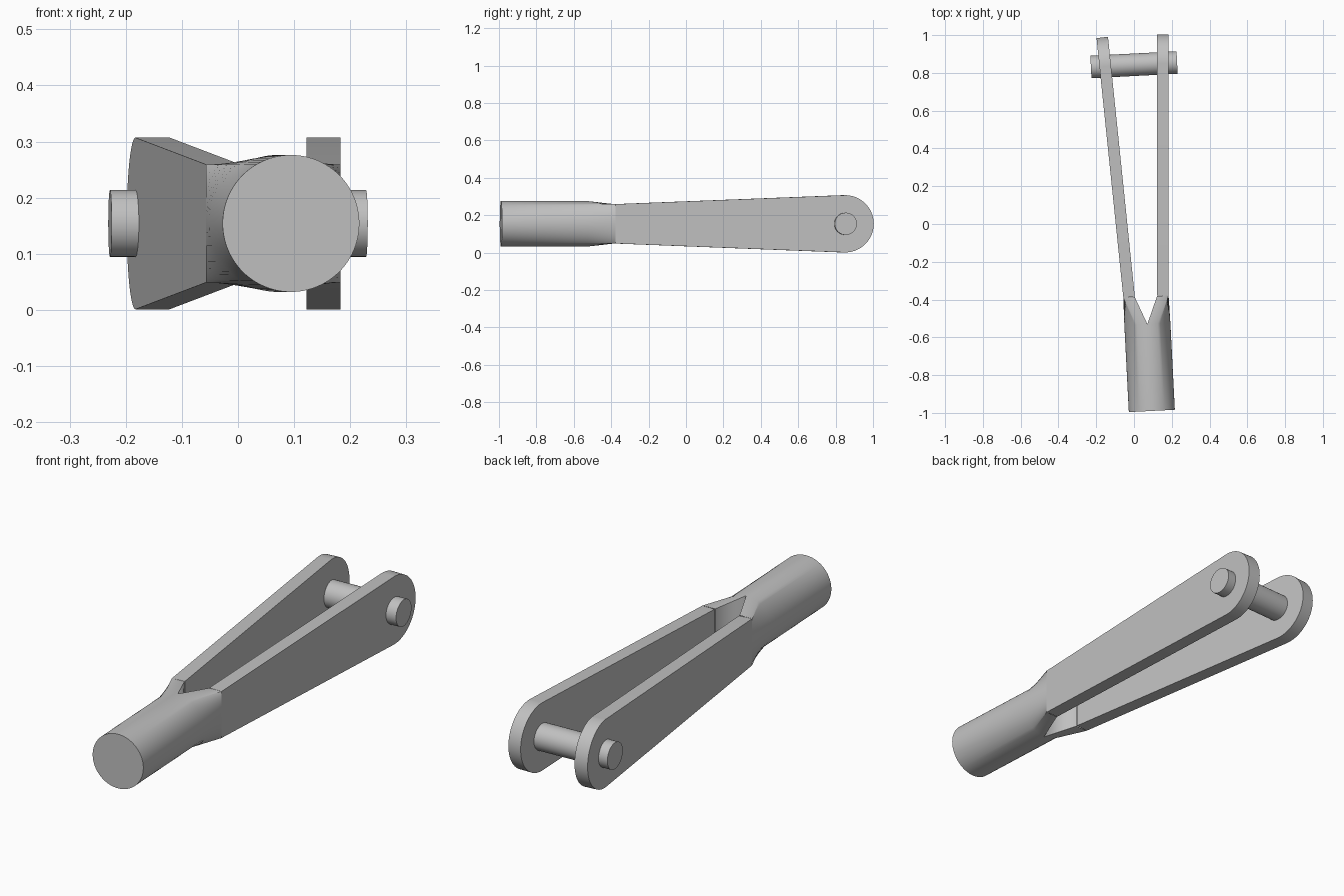
import bpy, bmesh
from math import sin, cos, pi, radians
from mathutils import Matrix, Vector

cube = bpy.data.objects.get("Cube")
if cube:
    bpy.data.objects.remove(cube)

steel = bpy.data.materials.new("plain grey steel")
steel.use_nodes = True
GREY = (0.53, 0.53, 0.53, 1)
steel.diffuse_color = GREY
steel.node_tree.nodes["Principled BSDF"].inputs["Base Color"].default_value = GREY

SPLAY = radians(2.95)            # each arm leans out from the axis by this
PLACE = Matrix.Translation((0, 0.843, 0.154)) @ Matrix.Rotation(SPLAY, 4, 'Z')
RADIUS, HALF, THICK = 0.122, 0.105, 0.061
ARM_BASE = -1.229


def finish(name, bm, mirror):
    bmesh.ops.recalc_face_normals(bm, faces=bm.faces)
    mesh = bpy.data.meshes.new(name)
    bm.to_mesh(mesh)
    bm.free()
    mesh.materials.append(steel)
    obj = bpy.data.objects.new(name, mesh)
    bpy.context.collection.objects.link(obj)
    obj.matrix_world = PLACE
    if mirror:
        mod = obj.modifiers.new("both sides", 'MIRROR')
        mod.merge_threshold = 0.0005
    bpy.ops.object.select_all(action='DESELECT')
    obj.select_set(True)
    bpy.context.view_layer.objects.active = obj
    bpy.ops.object.shade_smooth_by_angle(angle=radians(30))
    return obj


# Shank: half a round rod that lofts into the rectangular foot of one arm
STEPS = 48
angles = [radians(-90 + 180 * i / STEPS) for i in range(STEPS + 1)]


def round_ring(y):
    return [Vector((max(0, RADIUS * cos(a)) if abs(a) < 1.57 else 0, y, RADIUS * sin(a)))
            for a in angles]


def foot_ring(inner, outer):
    corner = pi / 3
    ring = []
    for a in angles:
        if abs(a) <= corner + 0.001:
            ring.append(Vector((outer, ARM_BASE, HALF * sin(a) / sin(corner))))
        else:
            t = (abs(a) - corner) / (pi / 2 - corner)
            ring.append(Vector((outer + (inner - outer) * t, ARM_BASE, HALF if a > 0 else -HALF)))
    return ring


bm = bmesh.new()
rings = [[bm.verts.new(p) for p in ring] for ring in
         (round_ring(-1.835), round_ring(-1.375), foot_ring(0.059, 0.059 + THICK))]
for first, second in zip(rings, rings[1:]):
    for i in range(STEPS):
        bm.faces.new((first[i], first[i + 1], second[i + 1], second[i]))
bm.faces.new(rings[0])
# Sloping wall of the notch between the arms
bm.faces.new((rings[1][0], rings[1][-1], rings[2][-1], rings[2][0]))
finish("shank", bm, True)

# Arms: tapered plate with a rounded eye end, leaning outwards
EYE = 0.153
bm = bmesh.new()
outline = [(ARM_BASE, -HALF)]
outline += [(EYE * cos(a), EYE * sin(a)) for a in angles]
outline += [(ARM_BASE, HALF)]
plate = bm.faces.new([bm.verts.new((-THICK / 2, y, z)) for y, z in outline])
grown = bmesh.ops.extrude_face_region(bm, geom=[plate])
bmesh.ops.translate(bm, vec=(THICK, 0, 0),
                    verts=[v for v in grown["geom"] if isinstance(v, bmesh.types.BMVert)])
bm.transform(Matrix.Translation((0.1525, 0, 0)) @ Matrix.Rotation(-SPLAY, 4, 'Z'))
finish("arms", bm, True)

# Cross pin through both eyes
bm = bmesh.new()
bmesh.ops.create_cone(bm, cap_ends=True, segments=48, radius1=0.0595, radius2=0.0595, depth=0.457,
                      matrix=Matrix.Rotation(pi / 2, 4, 'Y'))
finish("cross_pin", bm, False)
